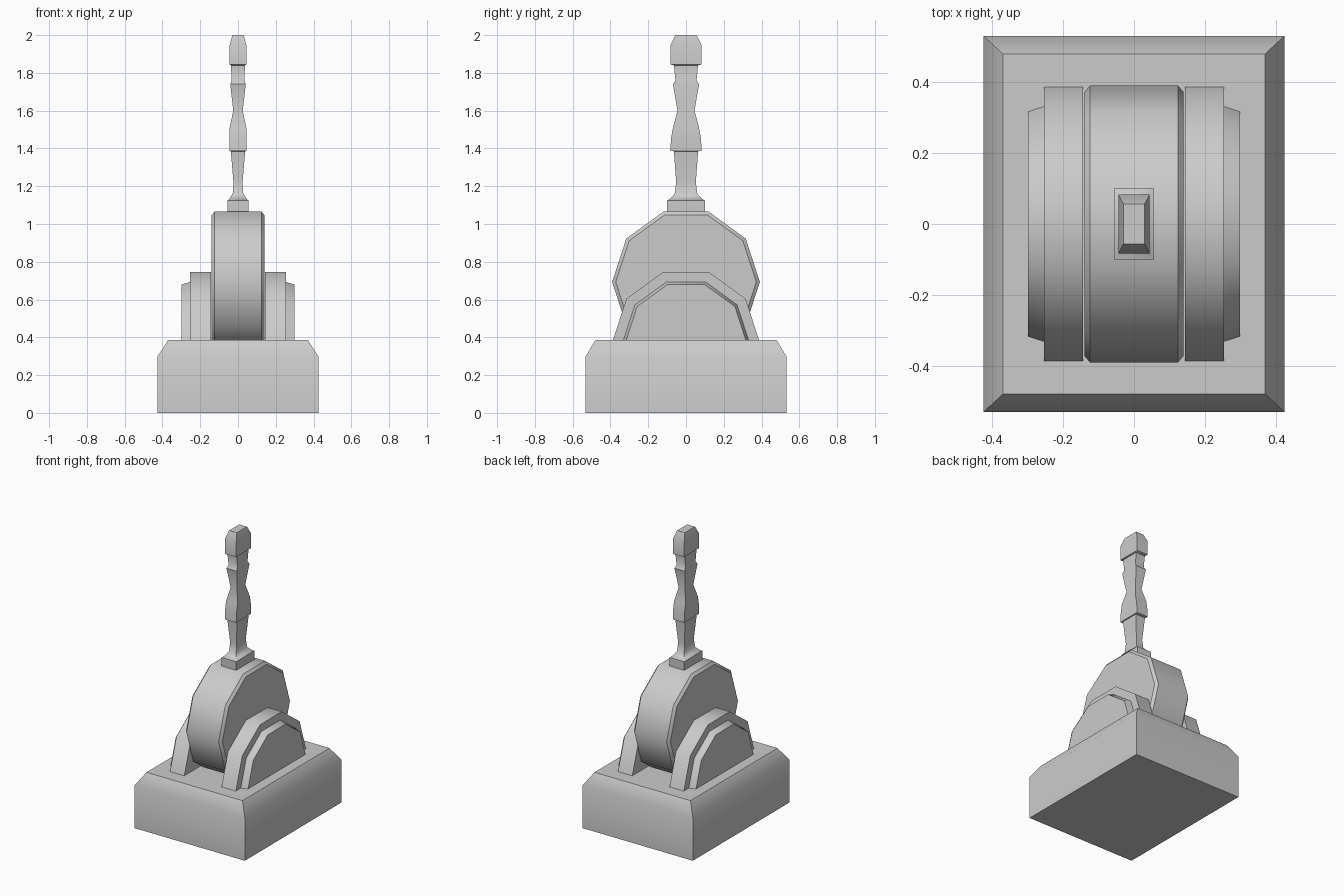
import bpy, bmesh
from math import cos, sin, pi, radians

if "Cube" in bpy.data.objects:
    bpy.data.objects.remove(bpy.data.objects["Cube"])


def loft(name, rings):
    """Skin a list of equal-length vertex rings and cap both ends."""
    bm = bmesh.new()
    loops = [[bm.verts.new(p) for p in ring] for ring in rings]
    for a, b in zip(loops, loops[1:]):
        for i in range(len(a)):
            j = (i + 1) % len(a)
            bm.faces.new((a[i], a[j], b[j], b[i]))
    bm.faces.new(loops[0])
    bm.faces.new(loops[-1])
    bmesh.ops.recalc_face_normals(bm, faces=bm.faces)
    mesh = bpy.data.meshes.new(name)
    bm.to_mesh(mesh)
    bm.free()
    obj = bpy.data.objects.new(name, mesh)
    bpy.context.collection.objects.link(obj)
    bpy.ops.object.select_all(action='DESELECT')
    bpy.context.view_layer.objects.active = obj
    obj.select_set(True)
    bpy.ops.object.shade_smooth_by_angle(angle=radians(40))
    return obj


def rect(x, y, z):
    return [(-x, -y, z), (x, -y, z), (x, y, z), (-x, y, z)]


def arc(x, r, cz, steps):
    """Decagon points in the YZ plane: 10 for a full disc, 6 for a half."""
    return [(x, r * cos(i * pi / 5), cz + r * sin(i * pi / 5)) for i in range(steps)]


# Chamfered base block
loft("base", [rect(.425, .531, 0), rect(.425, .531, .3), rect(.37, .48, .385)])

# Ten-sided wheel with bevelled rims
loft("wheel", [arc(x, r, .693, 10) for x, r in
               ((-.14, .372), (-.124, .391), (.124, .391), (.14, .372))])

# Half-decagon supports and tapered outer caps on both sides
for side, s in (("left", -1), ("right", 1)):
    loft(side + "_support", [arc(s * x, .39, .375, 6) for x in (.144, .254)])
    loft(side + "_cap", [arc(s * x, r, .375, 6) for x, r in ((.25, .336), (.299, .32))])

# Turned-style lever with rectangular section: (half x, half y, z)
lever = [
    (.056, .1, 1.05), (.056, .1, 1.125), (.048, .088, 1.13), (.028, .06, 1.16),
    (.024, .052, 1.22), (.038, .064, 1.385), (.044, .083, 1.387), (.044, .079, 1.455),
    (.044, .069, 1.51), (.025, .045, 1.6), (.041, .069, 1.74), (.034, .056, 1.76),
    (.037, .064, 1.84), (.044, .083, 1.845), (.044, .083, 1.946), (.03, .056, 2.0),
]
loft("lever", [rect(*p) for p in lever])
